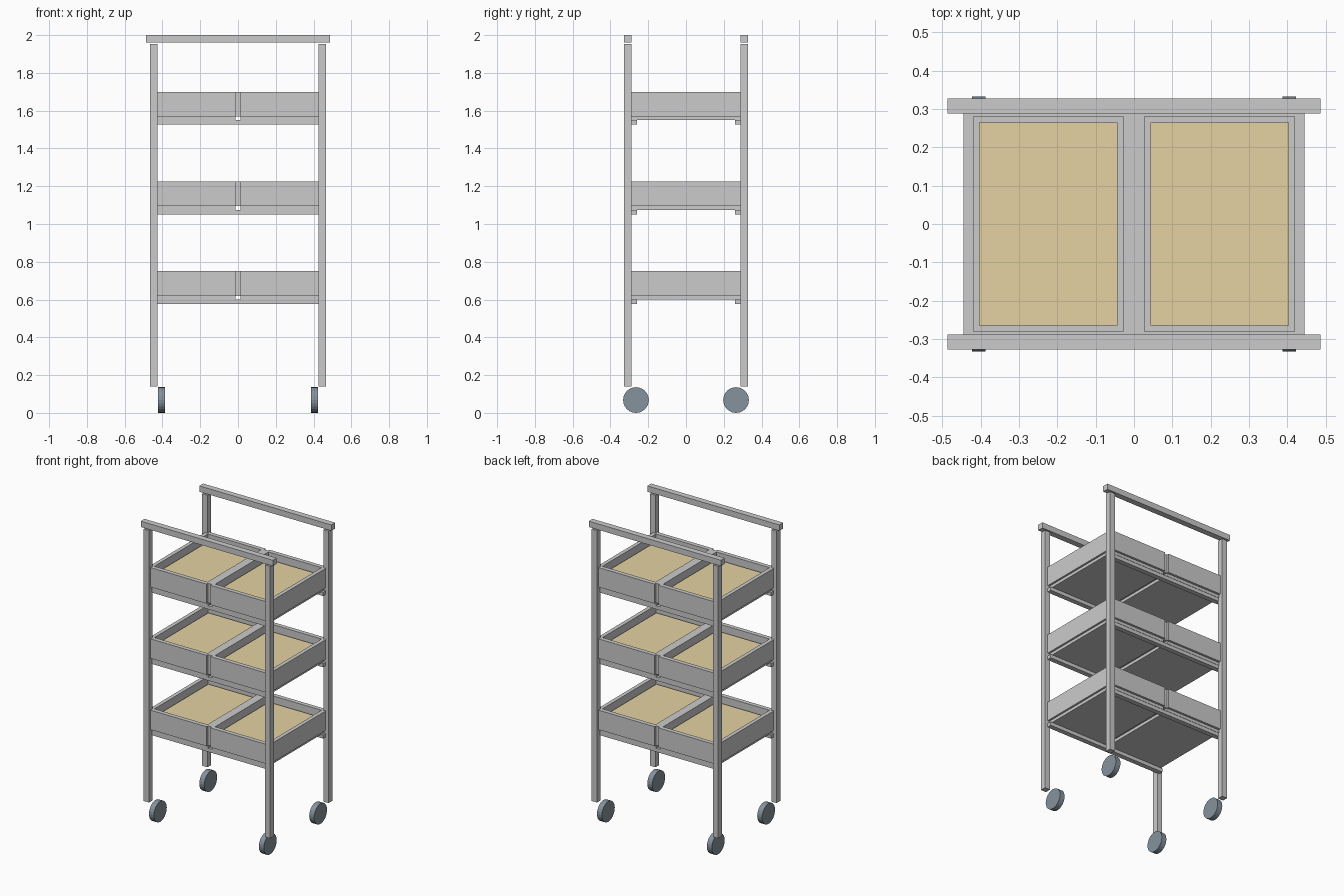
import bpy, math

if "Cube" in bpy.data.objects:
    bpy.data.objects.remove(bpy.data.objects["Cube"])


def material(name, rgb):
    m = bpy.data.materials.new(name)
    m.diffuse_color = (*rgb, 1)
    m.use_nodes = True
    m.node_tree.nodes["Principled BSDF"].inputs["Base Color"].default_value = m.diffuse_color
    return m


PAD = material("tan_liner", (0.78, 0.645, 0.36))
RUBBER = material("dark_rubber", (0.24, 0.29, 0.34))


def box(name, x, y, z, mat=None):
    """Box from two limits on each axis."""
    lo, hi = zip(*(sorted(r) for r in (x, y, z)))
    bpy.ops.mesh.primitive_cube_add(size=1, location=[(a + b) / 2 for a, b in zip(lo, hi)])
    o = bpy.context.object
    o.name = name
    o.scale = [b - a for a, b in zip(lo, hi)]
    bpy.ops.object.transform_apply(location=False, rotation=False, scale=True)
    if mat:
        o.data.materials.append(mat)
    return o


SIDES = (-1, 1)

# Handle bars, corner posts and wheels
for sy in SIDES:
    box("handle_bar", (-0.487, 0.487), (sy * 0.288, sy * 0.328), (1.961, 2.0))
    for sx in SIDES:
        box("corner_post", (sx * 0.427, sx * 0.466), (sy * 0.288, sy * 0.327), (0.141, 1.953))
        bpy.ops.mesh.primitive_cylinder_add(
            vertices=24, radius=0.068, depth=0.036,
            location=(sx * 0.405, sy * 0.265, 0.068), rotation=(0, math.pi / 2, 0))
        wheel = bpy.context.object
        wheel.name = "wheel"
        wheel.data.materials.append(RUBBER)

# Three tiers, each with two trays on a pair of support rails
for z in (0.60, 1.075, 1.55):
    floor_top, rim = z + 0.02, z + 0.15
    for sy in SIDES:
        box("support_rail", (-0.445, 0.445), (sy * 0.26, sy * 0.293), (z - 0.024, z))
    for sx in SIDES:
        box("tray_floor", (sx * 0.0145, sx * 0.432), (-0.295, 0.295), (z, floor_top))
        box("tray_liner", (sx * 0.043, sx * 0.404), (-0.265, 0.265), (floor_top, z + 0.11), PAD)
        # Tray walls straddle the floor edges
        for x0, x1 in ((0, 0.028), (0.419, 0.445)):
            box("tray_side_wall", (sx * x0, sx * x1), (-0.295, 0.295), (floor_top, rim))
        for sy in SIDES:
            box("tray_end_wall", (sx * 0.0145, sx * 0.432), (sy * 0.281, sy * 0.31),
                (floor_top, rim))
